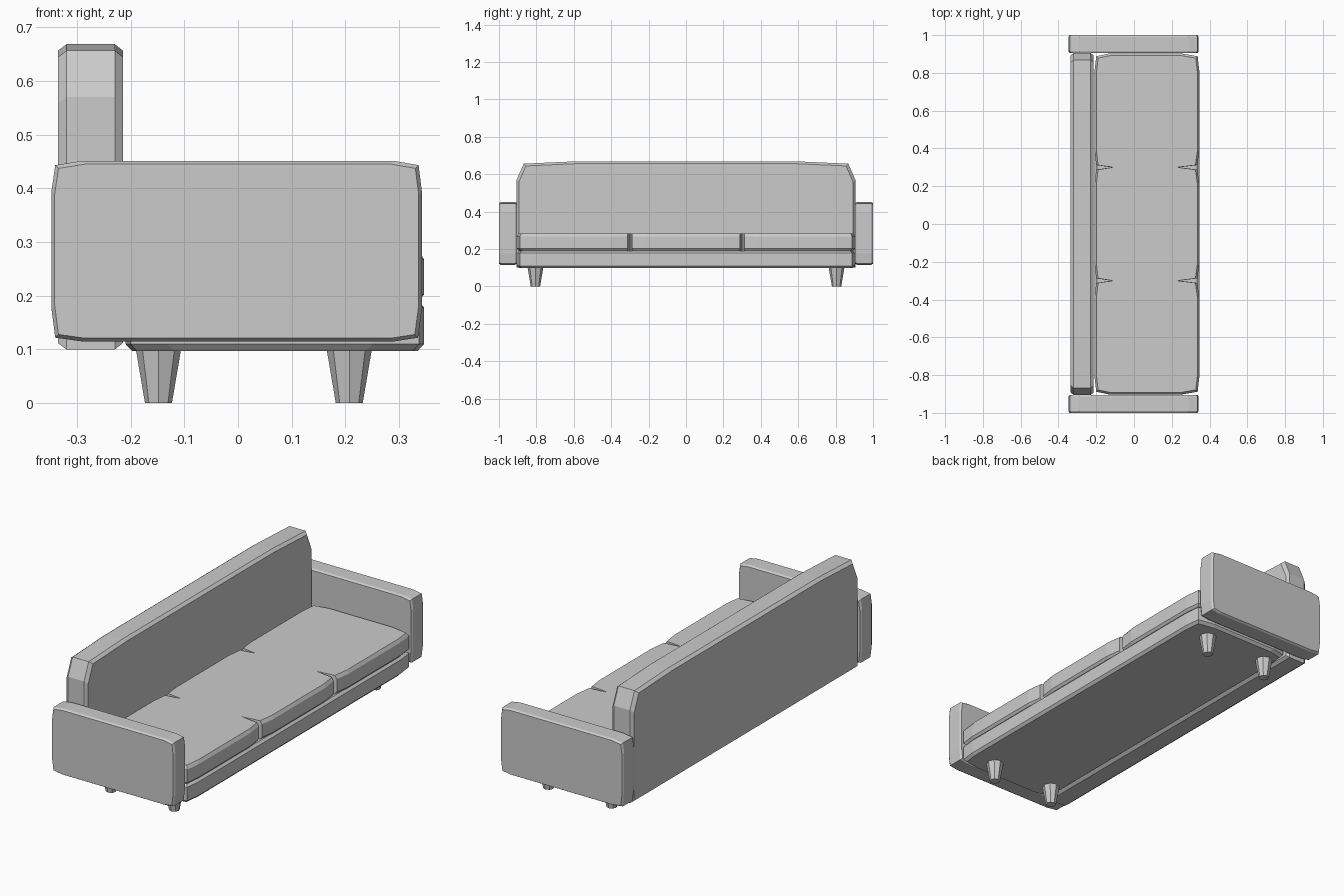
import bpy, bmesh, math

if "Cube" in bpy.data.objects:
    bpy.data.objects.remove(bpy.data.objects["Cube"])


def loft(name, outline, layers, place, inset_ok=lambda u, v: True):
    """Stack copies of an outline; each layer is (height, inset)."""
    cu = (min(p[0] for p in outline) + max(p[0] for p in outline)) / 2
    cv = (min(p[1] for p in outline) + max(p[1] for p in outline)) / 2
    bm = bmesh.new()
    rings = []
    for h, d in layers:
        ring = []
        for u, v in outline:
            du = math.copysign(d, u - cu)
            dv = math.copysign(d, v - cv) if inset_ok(u, v) else 0
            ring.append(bm.verts.new(place(u - du, v - dv, h)))
        rings.append(ring)
    n = len(outline)
    for a, b in zip(rings, rings[1:]):
        for i in range(n):
            j = (i + 1) % n
            bm.faces.new((a[i], a[j], b[j], b[i]))
    bm.faces.new(rings[0][::-1])
    bm.faces.new(rings[-1])
    bmesh.ops.recalc_face_normals(bm, faces=bm.faces)
    me = bpy.data.meshes.new(name)
    bm.to_mesh(me)
    bm.free()
    ob = bpy.data.objects.new(name, me)
    bpy.context.collection.objects.link(ob)
    return ob


def flat(u, v, h):
    return (u, v, h)


# Armrests: softened rectangles in side profile, bevelled along both faces
arm = [(-0.347, 0.175), (-0.34, 0.122), (-0.29, 0.115), (0.29, 0.115),
       (0.335, 0.122), (0.342, 0.175), (0.342, 0.395), (0.336, 0.443),
       (0.29, 0.451), (-0.29, 0.451), (-0.34, 0.443), (-0.347, 0.395)]
for label, s in (("left", -1), ("right", 1)):
    loft(label + "_armrest", arm,
         [(0.904, 0.006), (0.914, 0), (0.99, 0), (1.0, 0.006)],
         lambda u, v, h: (u, s * h, v))

# Backrest: gently arched top with cut corners
half = [(0.905, 0.1), (0.905, 0.57), (0.868, 0.656), (0.6, 0.668)]
back = half + [(-y, z) for y, z in reversed(half)]
loft("backrest", back,
     [(-0.335, 0.012), (-0.319, 0), (-0.229, 0), (-0.214, 0.012)],
     lambda u, v, h: (h, u, v))

# Seat base
end = [(0.346, 0.81), (0.337, 0.888), (0.25, 0.903),
       (-0.13, 0.903), (-0.2, 0.888), (-0.209, 0.81)]
base = end + [(x, -y) for x, y in reversed(end)]
loft("seat_base", base,
     [(0.097, 0.012), (0.11, 0), (0.179, 0), (0.19, 0.012)], flat)

# Seat cushion: three pads joined in the middle, notched at the seams
front = [(0.346, -0.81), (0.346, -0.39), (0.335, -0.312), (0.24, -0.3),
         (0.335, -0.288), (0.346, -0.21)]
rear = [(-0.209, -0.81), (-0.209, -0.39), (-0.2, -0.312), (-0.12, -0.3),
        (-0.2, -0.288), (-0.209, -0.21)]


def mirrored(side):
    return side + [(x, -y) for x, y in reversed(side)]


cushion = (mirrored(front) + end[1:5] + mirrored(rear)[::-1]
           + [(x, -y) for x, y in reversed(end[1:5])])
loft("seat_cushion", cushion,
     [(0.19, 0.01), (0.202, 0), (0.268, 0), (0.284, 0.01)], flat,
     lambda u, v: abs(v) > 0.5)

# Tapered eight-sided legs
for xl, x in (("rear", -0.148), ("front", 0.207)):
    for yl, y in (("left", -0.805), ("right", 0.805)):
        bpy.ops.mesh.primitive_cone_add(vertices=8, radius1=0.025,
                                        radius2=0.042, depth=0.1,
                                        location=(x, y, 0.05))
        bpy.context.object.name = f"{xl}_{yl}_leg"
